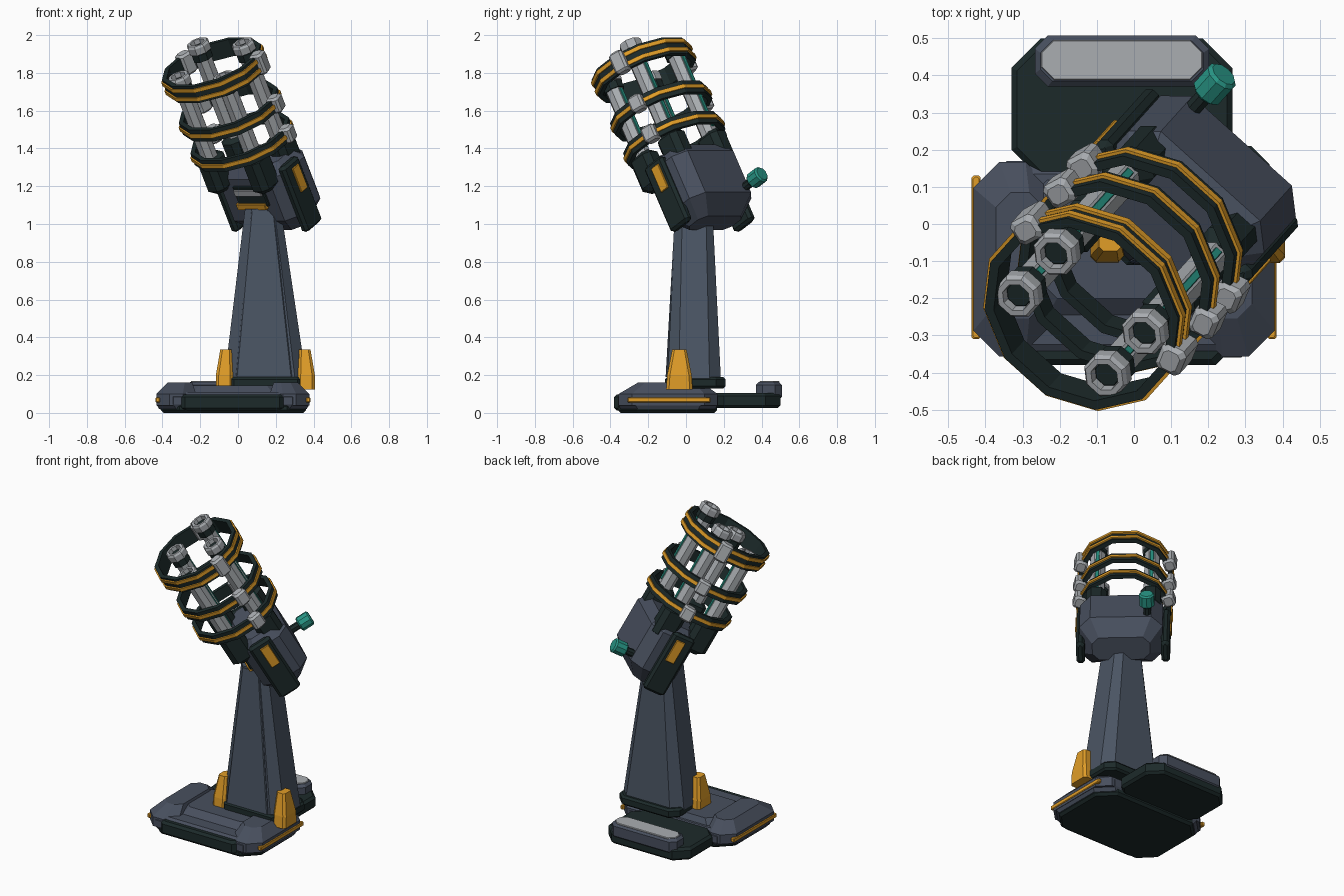
import bpy
import bmesh
from math import pi, sin, cos, radians
from mathutils import Matrix, Vector

default_cube = bpy.data.objects.get("Cube")
if default_cube:
    bpy.data.objects.remove(default_cube, do_unlink=True)


def material(name, red, green, blue):
    linear = [(channel / 255) ** 2.2 for channel in (red, green, blue)] + [1]
    mat = bpy.data.materials.new(name)
    mat.use_nodes = True
    mat.diffuse_color = linear
    mat.node_tree.nodes["Principled BSDF"].inputs["Base Color"].default_value = linear
    return mat


slate = material("slate", 73, 80, 94)
steel = material("blue_grey", 76, 86, 100)
dark = material("dark_green_black", 34, 46, 46)
silver = material("silver", 168, 172, 176)
orange = material("orange", 224, 156, 44)
teal = material("teal", 44, 148, 132)

# Head frame: local x is sideways, y is the back of the head, z is the barrel axis
yaw, pitch = radians(42), radians(60)
side = Vector((cos(yaw), -sin(yaw), 0))
aim = Vector((-sin(yaw) * cos(pitch), -cos(yaw) * cos(pitch), sin(pitch)))
back = aim.cross(side)
pivot = Vector((0.126, 0.055, 1.165))
HEAD = Matrix.Translation(pivot) @ Matrix((side, back, aim)).transposed().to_4x4()
WORLD = Matrix.Identity(4)


def finish(name, mat, bm, frame):
    bmesh.ops.recalc_face_normals(bm, faces=bm.faces)
    mesh = bpy.data.meshes.new(name)
    bm.to_mesh(mesh)
    bm.free()
    mesh.transform(frame)
    mesh.materials.append(mat)
    obj = bpy.data.objects.new(name, mesh)
    bpy.context.collection.objects.link(obj)
    return obj


def loft(name, mat, levels, frame=WORLD):
    """Stack corner-cut rectangles: (height, centre x, centre y, half x, half y, corner)."""
    bm = bmesh.new()
    loops = []
    for z, cx, cy, hx, hy, c in levels:
        quarter = [(hx, hy - c), (hx - c, hy)]
        outline = quarter + [(-x, y) for x, y in reversed(quarter)]
        outline += [(-x, -y) for x, y in outline]
        loops.append([bm.verts.new((cx + x, cy + y, z)) for x, y in outline])
    for low, high in zip(loops, loops[1:]):
        for i in range(len(low)):
            j = (i + 1) % len(low)
            bm.faces.new((low[i], low[j], high[j], high[i]))
    bm.faces.new(loops[0][::-1])
    bm.faces.new(loops[-1])
    return finish(name, mat, bm, frame)


def slab(name, mat, x, y, z, corner=0.01, edge=0.008, frame=WORLD):
    """Corner-cut box from (low, high) ranges with bevelled top and bottom."""
    cx, cy = sum(x) / 2, sum(y) / 2
    hx, hy = (x[1] - x[0]) / 2, (y[1] - y[0]) / 2
    inner = (cx, cy, hx - edge, hy - edge, corner * 0.9)
    outer = (cx, cy, hx, hy, corner)
    levels = [(z[0], *inner), (z[0] + edge, *outer), (z[1] - edge, *outer), (z[1], *inner)]
    return loft(name, mat, levels, frame)


def lathe(name, mat, profile, sides, x=0, y=0, squash=1):
    """Turn a closed (radius, height) outline around the barrel axis."""
    bm = bmesh.new()
    loops = []
    for i in range(sides):
        a = 2 * pi * (i + 0.5) / sides
        loops.append([bm.verts.new((x + r * cos(a), y + squash * r * sin(a), z))
                      for r, z in profile])
    for i in range(sides):
        one, two = loops[i], loops[(i + 1) % sides]
        for j in range(len(profile)):
            k = (j + 1) % len(profile)
            bm.faces.new((one[j], two[j], two[k], one[k]))
    return finish(name, mat, bm, HEAD)


def hoop(name, mat, inner, outer, z, half, sides, x=0, y=0, squash=1):
    outline = [(inner, z - half), (outer, z - half), (outer, z + half), (inner, z + half)]
    return lathe(name, mat, outline, sides, x, y, squash)


def rod(name, mat, radius, low, high, sides, x, y, frame=HEAD):
    """Solid turned cylinder with a slight edge chamfer."""
    cut = radius * 0.2
    bm = bmesh.new()
    loops = []
    for z, r in ((low, radius - cut), (low + cut, radius), (high - cut, radius), (high, radius - cut)):
        angles = [2 * pi * (i + 0.5) / sides for i in range(sides)]
        loops.append([bm.verts.new((x + r * cos(a), y + r * sin(a), z)) for a in angles])
    for one, two in zip(loops, loops[1:]):
        for i in range(sides):
            j = (i + 1) % sides
            bm.faces.new((one[i], one[j], two[j], two[i]))
    bm.faces.new(loops[0][::-1])
    bm.faces.new(loops[-1])
    return finish(name, mat, bm, frame)


# Base: dark sole, slate slab, raised deck and two side humps
mid = -0.027
slab("base_sole", dark, (-0.41, 0.36), (-0.36, 0.165), (0, 0.05), 0.1, 0.015)
loft("base_slab", slate, [
    (0.02, mid, -0.095, 0.39, 0.25, 0.09),
    (0.045, mid, -0.095, 0.405, 0.265, 0.09),
    (0.085, mid, -0.095, 0.405, 0.265, 0.09),
    (0.11, mid, -0.095, 0.36, 0.23, 0.08)])
loft("base_deck", slate, [
    (0.09, mid, -0.07, 0.26, 0.2, 0.04),
    (0.145, mid, -0.05, 0.22, 0.15, 0.04)])
slab("front_bumper", dark, (-0.31, 0.25), (-0.38, -0.3), (0.012, 0.098), 0.03, 0.015)
for label, s in (("right", -1), ("left", 1)):
    loft(label + "_base_hump", slate, [
        (0.04, mid + s * 0.3, -0.095, 0.105, 0.262, 0.07),
        (0.1, mid + s * 0.3, -0.095, 0.105, 0.262, 0.07),
        (0.16, mid + s * 0.28, -0.085, 0.065, 0.17, 0.04)])
    slab(label + "_base_strip", orange, (mid + s * 0.398 - 0.012, mid + s * 0.398 + 0.012),
         (-0.31, 0.13), (0.055, 0.082), 0.005, 0.004)

# Rear step with a pale tread
slab("rear_step", dark, (-0.33, 0.265), (0.12, 0.5), (0.025, 0.105), 0.08, 0.015)
slab("rear_cap", slate, (-0.267, 0.202), (0.37, 0.507), (0.07, 0.163), 0.035, 0.015)
slab("rear_tread", silver, (-0.25, 0.185), (0.388, 0.496), (0.158, 0.168), 0.035, 0.003)

# Pillar, its foot collar and side fins
slab("pillar_collar", dark, (-0.07, 0.365), (-0.11, 0.21), (0.13, 0.19), 0.05, 0.012)
loft("pillar", steel, [
    (0.17, 0.145, 0.043, 0.218, 0.142, 0.06),
    (1.08, 0.132, 0.043, 0.095, 0.097, 0.035)])
loft("pillar_front_panel", steel, [
    (0.19, 0.138, -0.09, 0.148, 0.018, 0.005),
    (1.07, 0.13, -0.045, 0.06, 0.013, 0.005)])
for label, s in (("right", -1), ("left", 1)):
    x = 0.145 + s * 0.217
    loft(label + "_pillar_fin", orange, [
        (0.125, x, -0.035, 0.045, 0.07, 0.015),
        (0.2, x, -0.035, 0.045, 0.065, 0.015),
        (0.335, x - s * 0.008, -0.035, 0.03, 0.038, 0.012)])

# Head housing with its underside trim
loft("head_body", slate, [
    (-0.21, 0.01, 0.045, 0.17, 0.075, 0.04),
    (-0.115, 0.01, 0.053, 0.245, 0.153, 0.065),
    (0.14, 0.01, 0.053, 0.245, 0.153, 0.065),
    (0.2, 0.01, 0.053, 0.2, 0.11, 0.05)], HEAD)
slab("head_front_frame", dark, (-0.08, 0.13), (-0.114, -0.09), (-0.02, 0.1), 0.005, 0.005, HEAD)
slab("head_front_slot", silver, (-0.075, 0.115), (-0.122, -0.1), (0.045, 0.082), 0.003, 0.003, HEAD)
slab("head_front_trim", orange, (-0.09, 0.115), (-0.125, -0.1), (-0.035, 0.002), 0.003, 0.003, HEAD)

# Side plates with raised marks
for label, s in (("right", -1), ("left", 1)):
    slab(label + "_side_plate", dark, sorted((s * 0.225, s * 0.276)), (-0.055, 0.09),
         (-0.215, 0.18), 0.015, 0.015, HEAD)
    slab(label + "_side_mark", orange, sorted((s * 0.27, s * 0.284)), (0.002, 0.06),
         (0, 0.145), 0.003, 0.003, HEAD)

# Rear knob on a stem, turned about the head's back direction
knob_frame = HEAD @ Matrix.Translation((-0.147, 0.19, -0.08)) @ Matrix.Rotation(-pi / 2, 4, "X")
rod("knob_stem", dark, 0.024, -0.03, 0.09, 8, 0, 0, knob_frame)
rod("knob", teal, 0.046, 0.068, 0.152, 10, 0, 0, knob_frame)

# Four barrels in sockets, with teal inlays along the back and open muzzles
for s in (-1, 1):
    for t in (-1, 1):
        label = ("right" if s < 0 else "left") + ("_front" if t < 0 else "_rear")
        x, y = s * 0.16, t * 0.11
        tip = 0.857 if t > 0 else 0.78
        slab(label + "_socket", dark, (x - 0.06, x + 0.06), (y - 0.07, y + 0.08),
             (0.08, 0.3), 0.03, 0.03, HEAD)
        rod(label + "_barrel", silver, 0.048, 0.2, tip - 0.03, 8, x, y)
        slab(label + "_inlay", teal, (x - 0.011, x + 0.011), (y + 0.04, y + 0.05),
             (0.32, tip - 0.1), 0.002, 0.002, HEAD)
        hoop(label + "_muzzle_collar", dark, 0.03, 0.057, tip - 0.075, 0.02, 8, x, y)
        lathe(label + "_muzzle", silver, [
            (0.036, tip - 0.05), (0.063, tip - 0.05), (0.064, tip - 0.012),
            (0.056, tip), (0.04, tip)], 8, x, y)
        rod(label + "_bore", dark, 0.044, tip - 0.045, tip - 0.025, 8, x, y)

# Three twelve-sided hoops with raised stripes and side clamps
hoops = (("lower", 0.315, 0.035, (0,)),
         ("middle", 0.5, 0.035, (0,)),
         ("upper", 0.75, 0.05, (-0.026, 0.026)))
for label, z, half, stripes in hoops:
    hoop(label + "_hoop", dark, 0.258, 0.285, z, half, 12, squash=0.95)
    for i, offset in enumerate(stripes):
        hoop(f"{label}_hoop_stripe_{i + 1}", orange, 0.275, 0.294, z + offset, 0.011, 12,
             squash=0.95)
    for place, angle in (("left", 17), ("right", 163)):
        turned = HEAD @ Matrix.Rotation(radians(angle), 4, "Z")
        slab(f"{place}_{label}_clamp", silver, (0.237, 0.31), (-0.04, 0.04),
             (z - half - 0.01, z + half + 0.01), 0.012, 0.012, turned)
